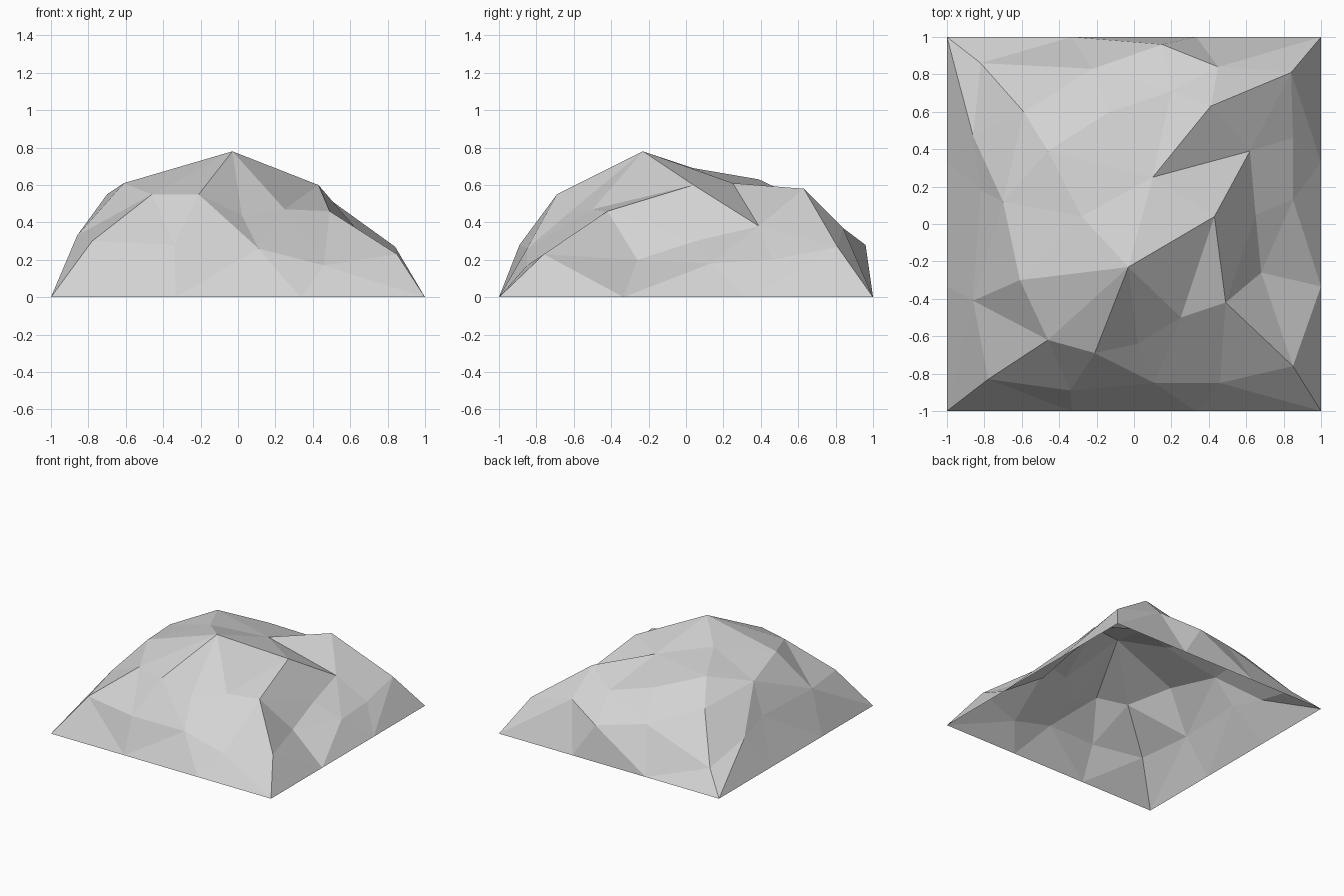
import bpy
import bmesh
from mathutils import Vector
from mathutils.geometry import delaunay_2d_cdt

default = bpy.data.objects.get("Cube")
if default:
    bpy.data.objects.remove(default, do_unlink=True)


def flat_material(name, value):
    mat = bpy.data.materials.new(name)
    mat.use_nodes = True
    colour = (value, value, value, 1)
    mat.diffuse_color = colour
    shader = mat.node_tree.nodes["Principled BSDF"]
    shader.inputs["Base Color"].default_value = colour
    return mat


def square_outline(segments):
    """Counter-clockwise ground outline, starting at the front corner on -x."""
    corners = [Vector(c) for c in ((-1, -1, 0), (1, -1, 0), (1, 1, 0), (-1, 1, 0))]
    points = []
    for start, end in zip(corners, corners[1:] + corners[:1]):
        points += [start.lerp(end, step / segments) for step in range(segments)]
    return points


# Contour loops of the hill, each counter-clockwise from the front corner on -x
outline = square_outline(3)
lower_slope = [
    (-.78, -.83, .3), (-.34, -.89, .28), (.11, -.85, .26), (.46, -.85, .17),
    (.85, -.76, .23), (.68, -.26, .2), (.85, .13, .18), (.85, .46, .2),
    (.84, .81, .27), (.45, .84, .37), (.15, .96, .28), (-.22, .83, .34),
    (-.82, .86, .15), (-.86, .47, .26), (-.82, .18, .32), (-.86, -.41, .33),
]
upper_slope = [
    (-.46, -.62, .55), (-.21, -.69, .55), (.02, -.64, .44), (.25, -.5, .47),
    (.49, -.42, .46), (.65, .05, .3), (.62, .39, .38), (.41, .63, .58),
    (.2, .71, .46), (-.13, .6, .53), (-.59, .6, .48), (-.7, .12, .55),
    (-.61, -.3, .61),
]
# Summit points
peak, shoulder, saddle = (-.03, -.23, .78), (.43, .04, .6), (.1, .25, .61)
back_knoll, ridge = (-.46, .39, .63), (-.28, .04, .69)

points = []
edges = []
for loop in (outline, lower_slope, upper_slope):
    first = len(points)
    points += [Vector(p) for p in loop]
    count = len(loop)
    edges += [(first + i, first + (i + 1) % count) for i in range(count)]
points += [Vector(p) for p in (peak, shoulder, saddle, back_knoll, ridge)]


def crease(*path):
    """Keep the edges along a ridge line when the surface is triangulated."""
    ids = [points.index(Vector(p)) for p in path]
    edges.extend(zip(ids, ids[1:]))


# Ridge lines climbing from the four corners to the summit
crease(outline[0], lower_slope[0], upper_slope[0], peak, shoulder)
crease(outline[3], lower_slope[4], upper_slope[4], shoulder, upper_slope[3])
crease(outline[6], lower_slope[8], upper_slope[7], saddle)
crease(outline[9], lower_slope[12], upper_slope[10], back_knoll)
crease(peak, ridge, back_knoll)

# Faceted surface, open underneath
flat_points = [p.xy for p in points]
verts, _, faces, sources, _, _ = delaunay_2d_cdt(flat_points, edges, [], 0, 1e-5)
bm = bmesh.new()
made = []
for position, source in zip(verts, sources):
    height = points[source[0]].z if source else 0
    made.append(bm.verts.new((position.x, position.y, height)))
for face in faces:
    bm.faces.new([made[i] for i in face])
bm.normal_update()
for face in bm.faces:
    if face.normal.z < 0:
        face.normal_flip()

mesh = bpy.data.meshes.new("hill")
bm.to_mesh(mesh)
bm.free()
mesh.materials.append(flat_material("stone_grey", 0.65))
hill = bpy.data.objects.new("hill", mesh)
bpy.context.collection.objects.link(hill)
